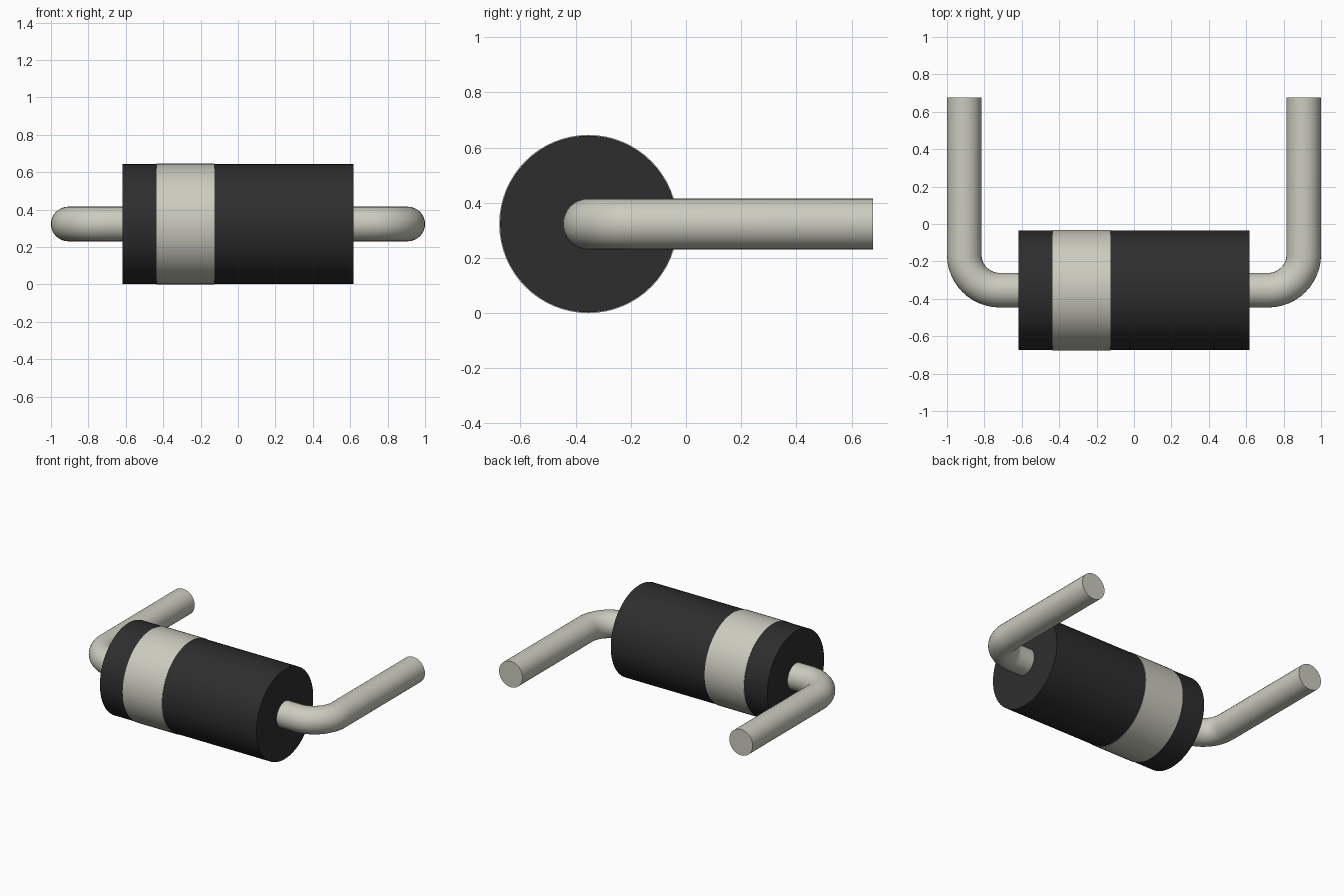
import bpy, bmesh, math
from mathutils import Vector, Matrix

if "Cube" in bpy.data.objects:
    bpy.data.objects.remove(bpy.data.objects["Cube"])

Y, Z = -0.354, 0.323          # axis of the cylindrical body
WIRE_R, LEG_X, BEND_R = 0.0925, 0.9075, 0.19


def material(name, rgb):
    m = bpy.data.materials.new(name)
    m.diffuse_color = (*rgb, 1)
    m.use_nodes = True
    m.node_tree.nodes["Principled BSDF"].inputs["Base Color"].default_value = m.diffuse_color
    return m


def finish(name, bm, mat):
    bmesh.ops.recalc_face_normals(bm, faces=bm.faces)
    me = bpy.data.meshes.new(name)
    bm.to_mesh(me)
    bm.free()
    me.materials.append(mat)
    ob = bpy.data.objects.new(name, me)
    bpy.context.collection.objects.link(ob)
    bpy.ops.object.select_all(action='DESELECT')
    ob.select_set(True)
    bpy.context.view_layer.objects.active = ob
    bpy.ops.object.shade_smooth_by_angle(angle=math.radians(35))
    return ob


def drum(name, x0, x1, r, mat):
    """Capped cylinder along x."""
    bm = bmesh.new()
    place = Matrix.Translation(((x0 + x1) / 2, Y, Z)) @ Matrix.Rotation(math.pi / 2, 4, 'Y')
    bmesh.ops.create_cone(bm, cap_ends=True, segments=64, radius1=r, radius2=r,
                          depth=x1 - x0, matrix=place)
    return finish(name, bm, mat)


def lead(name, side, mat, sides=32, steps=12):
    """Round wire leaving the body end, bending a quarter turn to the back."""
    cx, cy = LEG_X - BEND_R, Y + BEND_R
    path = [(0.60, Y, 0.0)]
    for i in range(steps + 1):
        a = math.pi / 2 * i / steps
        path.append((cx + BEND_R * math.sin(a), cy - BEND_R * math.cos(a), a))
    path.append((LEG_X, 0.677, math.pi / 2))
    bm = bmesh.new()
    rings = []
    for x, y, a in path:
        across = Vector((math.sin(a), -math.cos(a), 0))
        ring = []
        for k in range(sides):
            t = 2 * math.pi * k / sides
            p = Vector((x, y, Z)) + WIRE_R * (across * math.cos(t) + Vector((0, 0, math.sin(t))))
            ring.append(bm.verts.new((side * p.x, p.y, p.z)))
        rings.append(ring)
    for r0, r1 in zip(rings, rings[1:]):
        for k in range(sides):
            n = (k + 1) % sides
            bm.faces.new((r0[k], r0[n], r1[n], r1[k]))
    bm.faces.new(rings[0])
    bm.faces.new(rings[-1])
    return finish(name, bm, mat)


black = material("black plastic", (0.027, 0.027, 0.027))
silver = material("pale metal", (0.60, 0.60, 0.52))

# Body and its marking band
drum("body", -0.617, 0.617, 0.320, black)
drum("polarity_band", -0.435, -0.125, 0.323, silver)

# Bent wire leads
lead("left_lead", -1, silver)
lead("right_lead", 1, silver)
